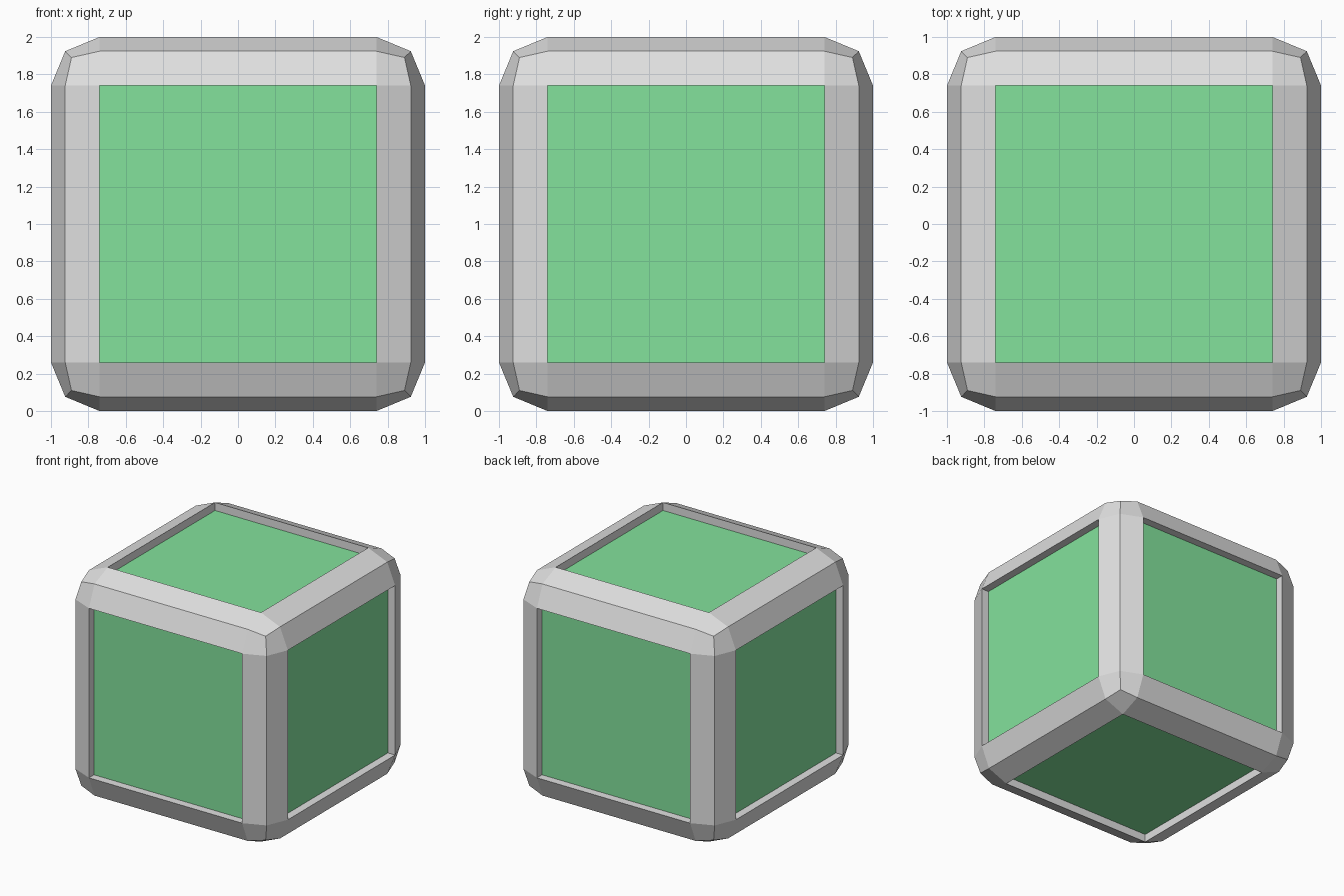
import bpy
import bmesh
from mathutils import Vector

HALF = 1.0      # half the side of the cube
ROUND = 0.26    # radius of the faceted edges
RECESS = 0.07   # depth of the sunken panels

default = bpy.data.objects.get("Cube")
if default:
    bpy.data.objects.remove(default, do_unlink=True)


def make_material(name, rgb):
    mat = bpy.data.materials.new(name)
    mat.use_nodes = True
    colour = (*rgb, 1.0)
    mat.diffuse_color = colour
    mat.node_tree.nodes["Principled BSDF"].inputs["Base Color"].default_value = colour
    return mat


# Rounded cube with two facets along each edge
bm = bmesh.new()
bmesh.ops.create_cube(bm, size=2 * HALF)
bmesh.ops.bevel(bm, geom=bm.edges[:], offset=ROUND, offset_type='OFFSET',
                segments=2, profile=0.5, affect='EDGES')

# Keep edge and corner points on an exact radius
inner = HALF - ROUND
for v in bm.verts:
    core = Vector([max(-inner, min(inner, c)) for c in v.co])
    v.co = core + (v.co - core).normalized() * ROUND
bm.normal_update()

# Sunken panel on every side, with straight frame-coloured walls
panels = [f for f in bm.faces if max(abs(c) for c in f.normal) > 0.99]
bmesh.ops.inset_individual(bm, faces=panels, thickness=0.0, depth=-RECESS)
for f in bm.faces:
    f.material_index = 0
    f.smooth = False
for f in panels:
    f.material_index = 1

bmesh.ops.translate(bm, verts=bm.verts[:], vec=(0, 0, HALF))
bm.normal_update()

# Finished block
mesh = bpy.data.meshes.new("framed_block")
bm.to_mesh(mesh)
bm.free()
mesh.materials.append(make_material("light_grey_frame", (0.745, 0.745, 0.745)))
mesh.materials.append(make_material("green_panel", (0.227, 0.761, 0.332)))
block = bpy.data.objects.new("framed_block", mesh)
bpy.context.collection.objects.link(block)
